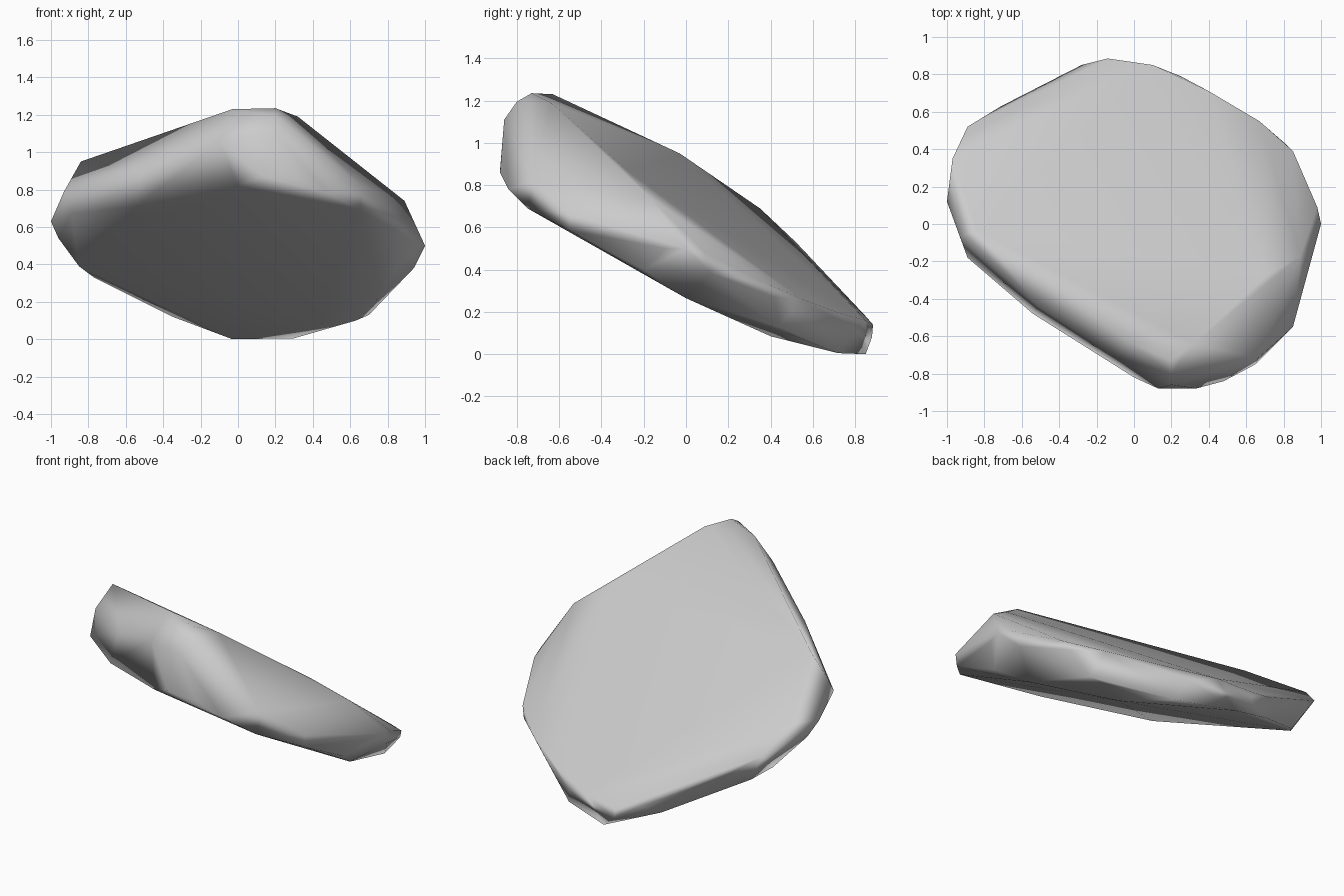
import bpy, bmesh, math

# Tilted flat stone: rim of the upper face, outer girdle, rim of the under face
upper_rim = [
    (-.84, -.03, .95), (-.03, -.63, 1.23), (.2, -.73, 1.235), (.32, -.64, 1.19),
    (.70, -.28, .87), (.89, -.17, .74), (.85, .39, .33), (.67, .55, .26),
    (.40, .71, .20), (.10, .85, .16), (-.14, .885, .14), (-.28, .85, .18),
    (-.71, .63, .40), (-.89, .52, .53), (-.97, .35, .69),
]
girdle = [
    (-1, .12, .63), (-.93, -.07, .79), (-.89, -.18, .67), (-.51, -.44, .90),
    (-.54, -.48, .71), (-.10, -.71, 1.06), (0, -.82, .82), (.13, -.88, .87),
    (.33, -.88, .86), (.20, -.86, 1.11), (.20, -.80, 1.195), (.48, -.84, .78),
    (.66, -.72, .82), (.85, -.55, .66), (.97, -.1, .50), (1, 0, .5),
    (.98, .09, .48), (.82, .42, .27), (.25, .79, .12),
]
lower_rim = [
    (-.96, .18, .54), (-.85, .36, .39), (-.77, .46, .33), (-.35, .74, .12),
    (-.12, .88, .08), (-.03, .85, 0), (.30, .72, .005), (.63, .48, .10),
    (.45, .40, .085), (.70, .44, .13), (.94, .12, .38), (.77, 0, .265),
    (.86, -.2, .40), (.84, -.55, .585), (.65, -.75, .69),
]

# Wrap the three rims in one closed skin
bm = bmesh.new()
for p in upper_rim + girdle + lower_rim:
    bm.verts.new(p)
hull = bmesh.ops.convex_hull(bm, input=bm.verts)
loose = {v for v in hull["geom_interior"] + hull["geom_unused"]
         if isinstance(v, bmesh.types.BMVert) and v.is_valid}
bmesh.ops.delete(bm, geom=list(loose), context='VERTS')
bmesh.ops.recalc_face_normals(bm, faces=bm.faces)

mesh = bpy.data.meshes.new("flat_stone")
bm.to_mesh(mesh)
bm.free()
stone = bpy.data.objects.new("flat_stone", mesh)
bpy.context.collection.objects.link(stone)

# Soft facets, with the broad faces staying flat
bpy.context.view_layer.objects.active = stone
stone.select_set(True)
bpy.ops.object.shade_smooth_by_angle(angle=math.radians(75))
weighted = stone.modifiers.new("weighted_normals", 'WEIGHTED_NORMAL')
weighted.keep_sharp = True
